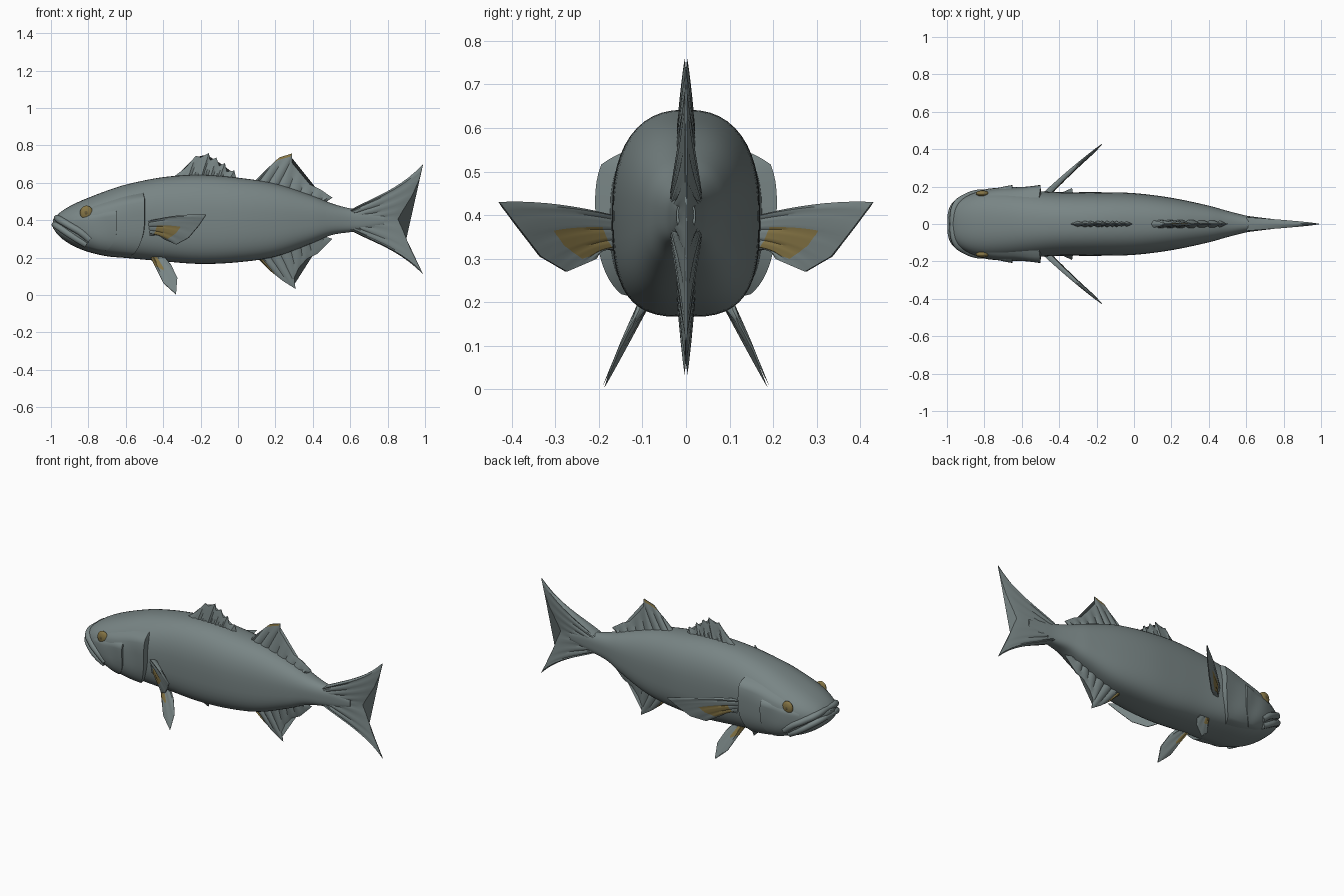
import bpy, bmesh, math
from mathutils import Vector

cube = bpy.data.objects.get("Cube")
if cube:
    bpy.data.objects.remove(cube, do_unlink=True)


def material(name, rgb):
    m = bpy.data.materials.new(name)
    m.use_nodes = True
    color = (*rgb, 1)
    m.diffuse_color = color
    m.node_tree.nodes["Principled BSDF"].inputs["Base Color"].default_value = color
    return m


SLATE = material("slate skin", (.19, .235, .235))
GOLD = material("old gold", (.24, .18, .06))
PUPIL = material("dark gold", (.13, .10, .04))


def finish(obj, mats, angle=40):
    for m in mats:
        obj.data.materials.append(m)
    bpy.ops.object.select_all(action='DESELECT')
    obj.select_set(True)
    bpy.context.view_layer.objects.active = obj
    bpy.ops.object.shade_smooth_by_angle(angle=math.radians(angle))


def loft(name, rings, closed=True, gold=None):
    """Skin a list of equal point rows; gold(column, row) picks painted faces."""
    bm = bmesh.new()
    rows = [[bm.verts.new(p) for p in r] for r in rings]
    n = len(rows[0])
    for j in range(len(rows) - 1):
        for i in range(n if closed else n - 1):
            k = (i + 1) % n
            f = bm.faces.new((rows[j][i], rows[j][k], rows[j + 1][k], rows[j + 1][i]))
            if gold and gold(i, j):
                f.material_index = 1
    if closed:
        bm.faces.new(rows[0])
        bm.faces.new(rows[-1])
    bmesh.ops.recalc_face_normals(bm, faces=bm.faces)
    me = bpy.data.meshes.new(name)
    bm.to_mesh(me)
    bm.free()
    obj = bpy.data.objects.new(name, me)
    bpy.context.collection.objects.link(obj)
    finish(obj, [SLATE, GOLD])
    return obj


# Body stations: x, bottom, top, half width
STATIONS = [
    (-.99, .36, .405, .035), (-.97, .33, .425, .085), (-.94, .30, .45, .12),
    (-.88, .262, .485, .155), (-.8, .23, .52, .177), (-.7, .207, .558, .183),
    (-.6, .198, .59, .18), (-.4, .18, .63, .17), (-.2, .166, .642, .17),
    (0, .175, .627, .165), (.2, .205, .595, .14), (.4, .278, .53, .098),
    (.5, .32, .49, .07), (.6, .336, .463, .045), (.68, .345, .455, .034),
    (.78, .37, .43, .022)]


def station(x):
    """Smooth interpolation of bottom, top and half width along the body."""
    s = STATIONS
    x = min(max(x, s[0][0]), s[-1][0])
    i = max(k for k in range(len(s) - 1) if s[k][0] <= x)
    a, b = s[i], s[i + 1]
    p, q = s[max(i - 1, 0)], s[min(i + 2, len(s) - 1)]
    d = b[0] - a[0]
    t = (x - a[0]) / d
    out = []
    for c in (1, 2, 3):
        ma = (b[c] - p[c]) / (b[0] - p[0]) * d
        mb = (q[c] - a[c]) / (q[0] - a[0]) * d
        out.append((2*t**3 - 3*t*t + 1) * a[c] + (t**3 - 2*t*t + t) * ma
                   + (3*t*t - 2*t**3) * b[c] + (t**3 - t*t) * mb)
    return out


def skin(x, ang, off=0):
    """Point on the rounded-box cross section, pushed outward by off."""
    lo, hi, w = station(x)
    c, s = math.cos(ang), math.sin(ang)
    e = 2 / (2.4 if s > 0 else 3)
    y = (w + off) * math.copysign(abs(c) ** e, c)
    z = (lo + hi) / 2 + ((hi - lo) / 2 + off * .5) * math.copysign(abs(s) ** e, s)
    return Vector((x, y, z))


def skin_y(x, z):
    lo, hi, w = station(x)
    t = (z - (lo + hi) / 2) / ((hi - lo) / 2)
    n = 2.4 if t > 0 else 3
    return w * max(0, 1 - abs(t) ** n) ** (1 / n)


xs = []
for a, b in zip(STATIONS, STATIONS[1:]):
    steps = 3 if b[0] < -.8 else 5
    xs += [a[0] + (b[0] - a[0]) * k / steps for k in range(steps)]
xs.append(STATIONS[-1][0])
loft("body", [[skin(x, math.tau * k / 48) for k in range(48)] for x in xs])


# Gill covers: raised plates whose rear edge flares and tucks back in
def gill_plate(name, side, front, back, low, high, flare):
    rows, n = [], 20
    for j in range(n + 1):
        v = j / n
        ang = math.radians(low + (high - low) * v)
        edge = min(1, 2.2 * math.sin(math.pi * v)) * (.6 + .4 * v)
        rear = back - .16 * max(0, .6 - v) ** 1.3 - .06 * max(0, v - .85)
        row = []
        for k in range(13):
            u = k / 12
            wave = .004 * math.sin(u * 9 + v * 7) * u
            off = -.006 + (flare * u ** 1.3 + .008 + wave) * edge
            p = skin(front + (rear - front) * u, ang, off)
            row.append(p)
        row.append(skin(rear + .004, ang, -.015))
        rows.append([(p.x, p.y * side, p.z) for p in row])
    loft(name, rows, closed=False)


for side, label in ((1, "left"), (-1, "right")):
    gill_plate(label + "_gill_cover", side, -.84, -.5, -66, 42, .036)
    gill_plate(label + "_cheek", side, -.88, -.65, -60, 25, .024)


# Fins: pairs of root and tip points, with ribs and tapering thickness
def fin(name, roots, tips, normal, thick, gold=None, sag=0, bow=(0, 0, 0), sub=4, rib=.55):
    pairs = []
    for i in range(len(roots) - 1):
        for k in range(sub):
            t = k / sub
            pairs.append((Vector(roots[i]).lerp(Vector(roots[i + 1]), t),
                          Vector(tips[i]).lerp(Vector(tips[i + 1]), t)))
    pairs.append((Vector(roots[-1]), Vector(tips[-1])))
    n, rows = len(pairs), 10
    rings = []
    for j in range(rows + 1):
        v = j / rows
        front, rear = [], []
        for i, (r, t) in enumerate(pairs):
            p = r.lerp(t, v) + Vector(bow) * 4 * v * (1 - v)
            p.z -= sag * (p.z - .4) * 4 * v * (1 - v)
            edge = .25 if i in (0, n - 1) else 1
            h = (thick * (1 - v) ** .8 + .0025) * edge * (rib if i % sub == sub // 2 else 1)
            front.append(p + Vector(normal) * h)
            rear.append(p - Vector(normal) * h)
        rings.append(front + rear[::-1])

    def rule(i, j):
        col = i if i < n else 2 * n - 2 - i
        return gold(max(col, 0) / (n - 1), j / rows)
    loft(name, rings, gold=rule if gold else None)


def flat(pts):
    return [(x, 0, z) for x, z in pts]


SIDEWAYS = (0, 1, 0)
fin("tail_fin",
    flat([(.6, .455), (.61, .44), (.62, .425), (.63, .41), (.63, .4),
          (.63, .39), (.62, .375), (.61, .36), (.6, .345)]),
    flat([(.99, .7), (.97, .62), (.93, .53), (.88, .45), (.855, .405),
          (.88, .35), (.92, .25), (.96, .17), (.99, .11)]),
    SIDEWAYS, .034, sag=.14, rib=.85)

fin("spiny_dorsal_fin",
    flat([(-.35, .62), (-.31, .62), (-.27, .62), (-.24, .62), (-.2, .62), (-.18, .62),
          (-.15, .62), (-.12, .62), (-.1, .62), (-.07, .61), (-.05, .61), (-.01, .61)]),
    flat([(-.34, .635), (-.28, .68), (-.225, .745), (-.2, .735), (-.155, .76), (-.15, .72),
          (-.115, .735), (-.1, .69), (-.07, .705), (-.06, .66), (-.02, .665), (-.01, .625)]),
    SIDEWAYS, .017, sub=2)

fin("rear_dorsal_fin",
    flat([(.08, .6), (.13, .59), (.18, .58), (.24, .57), (.3, .55), (.36, .53),
          (.41, .51), (.46, .49)]),
    flat([(.15, .67), (.22, .735), (.29, .757), (.29, .705), (.335, .65), (.385, .59),
          (.44, .565), (.505, .52)]),
    SIDEWAYS, .02, gold=lambda u, v: v > .85 and .1 < u < .28)

fin("anal_fin",
    flat([(.1, .2), (.14, .21), (.19, .22), (.25, .24), (.31, .26), (.36, .28),
          (.4, .3), (.44, .32)]),
    flat([(.17, .13), (.24, .075), (.308, .032), (.3, .09), (.325, .145), (.37, .195),
          (.425, .22), (.505, .3)]),
    SIDEWAYS, .02, gold=lambda u, v: u < .06)

# Paired fins, swept out and back
for side, label in ((1, "left"), (-1, "right")):
    def place(pts):
        return [(x, y * side, z) for x, y, z in pts]

    fin(label + "_pectoral_fin",
        place([(-.48, .15, .395), (-.475, .155, .375), (-.47, .155, .355),
               (-.465, .155, .335), (-.46, .16, .315)]),
        place([(-.17, .43, .43), (-.21, .385, .37), (-.265, .335, .305),
               (-.33, .275, .27), (-.4, .205, .3)]),
        Vector((-.66, .75 * side, 0)), .014, bow=(0, .006 * side, .012), sub=6, rib=.8,
        gold=lambda u, v: .1 < v < .65 and .3 < u < .85)

    fin(label + "_pelvic_fin",
        place([(-.47, .09, .21), (-.45, .09, .21), (-.43, .09, .21), (-.4, .09, .21)]),
        place([(-.4, .16, .065), (-.332, .19, .004), (-.325, .155, .09), (-.36, .115, .165)]),
        Vector((.3, .85 * side, .42)), .012, rib=.8,
        gold=lambda u, v: v < .35 and u < .35)


# Lips: tapered tubes following the jaw around the snout
def lip(name, tip, points, radius):
    half = [(x, skin_y(x, z) - .004, z) for x, z in points]
    path = [(x, -y, z) for x, y, z in reversed(half)] + [tip] + half
    curve = bpy.data.curves.new(name, 'CURVE')
    curve.dimensions = '3D'
    curve.bevel_depth = radius
    curve.bevel_resolution = 3
    curve.use_fill_caps = True
    spline = curve.splines.new('BEZIER')
    spline.bezier_points.add(len(path) - 1)
    for bp, p in zip(spline.bezier_points, path):
        bp.co = p
        bp.handle_left_type = bp.handle_right_type = 'AUTO'
        bp.radius = .75 if p is tip else 1
    obj = bpy.data.objects.new(name, curve)
    bpy.context.collection.objects.link(obj)
    obj.data.materials.append(SLATE)


lip("upper_lip", (-.968, 0, .413), [(-.95, .40), (-.9, .37), (-.84, .335), (-.79, .295)], .02)
lip("lower_lip", (-.982, 0, .376), [(-.965, .367), (-.91, .33), (-.86, .298), (-.81, .27)], .019)


# Eyes
def ball(name, loc, scale, mat):
    bpy.ops.mesh.primitive_uv_sphere_add(segments=24, ring_count=12, location=loc)
    obj = bpy.context.object
    obj.name = name
    obj.scale = scale
    finish(obj, [mat])


for side, label in ((1, "left"), (-1, "right")):
    y = skin_y(-.81, .44)
    ball(label + "_eye", (-.81, y * side, .44), (.035, .016, .038), GOLD)
    ball(label + "_pupil", (-.812, (y + .009) * side, .44), (.014, .008, .016), PUPIL)
